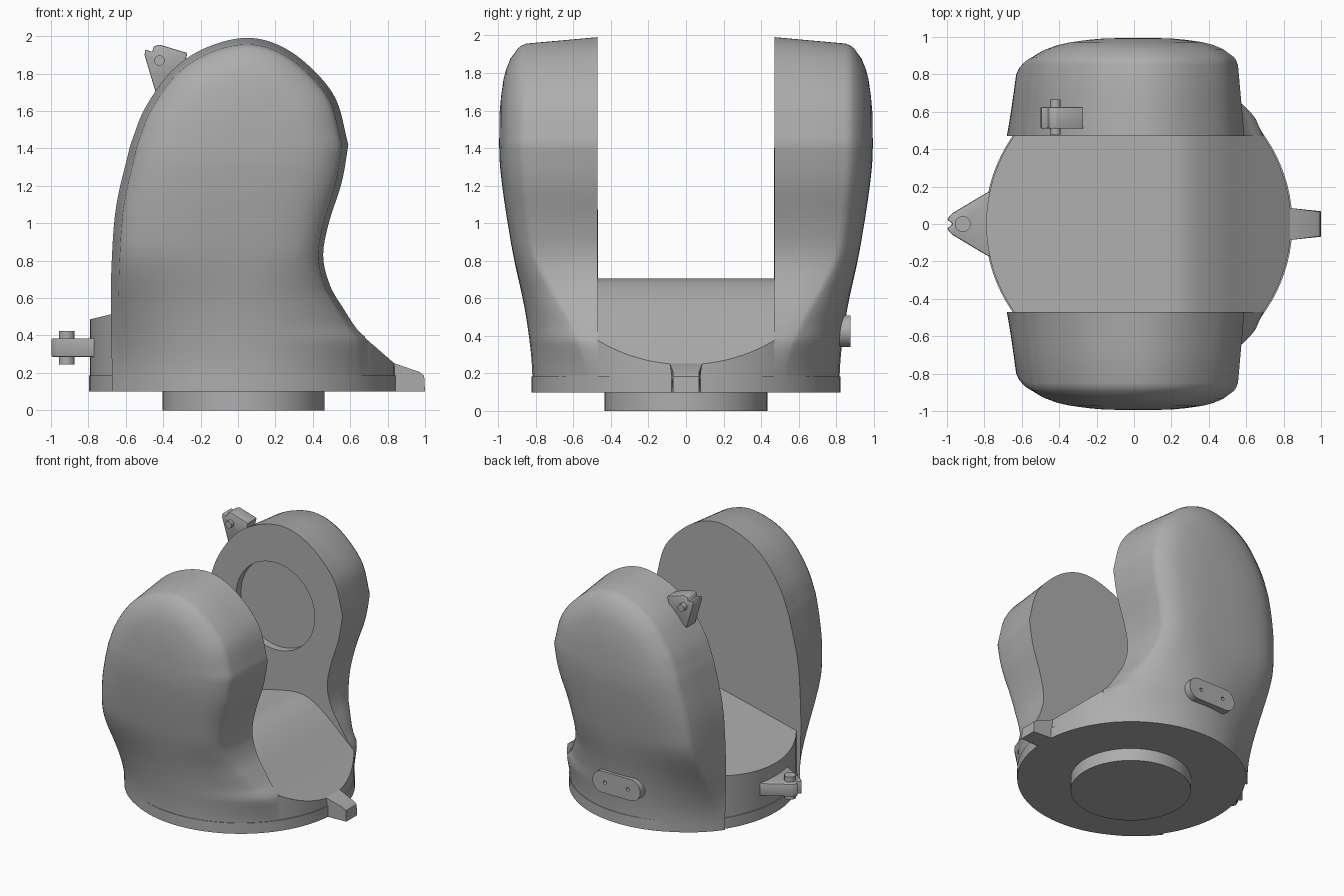
import bpy, bmesh, math
from mathutils import Vector, Matrix

cube = bpy.data.objects.get("Cube")
if cube:
    bpy.data.objects.remove(cube, do_unlink=True)

grey = bpy.data.materials.new("plain grey")
grey.use_nodes = True
grey.diffuse_color = (0.42, 0.42, 0.42, 1)
grey.node_tree.nodes["Principled BSDF"].inputs["Base Color"].default_value = grey.diffuse_color
parts = []
CX, R, INNER, SPINE_TOP = 0.025, 0.815, 0.47, 1.42


def finish(name, bm):
    bmesh.ops.remove_doubles(bm, verts=bm.verts, dist=0.0005)
    bmesh.ops.recalc_face_normals(bm, faces=bm.faces)
    mesh = bpy.data.meshes.new(name)
    bm.to_mesh(mesh)
    bm.free()
    mesh.materials.append(grey)
    ob = bpy.data.objects.new(name, mesh)
    bpy.context.collection.objects.link(ob)
    parts.append(ob)
    return ob


def cylinder(name, centre, radius, depth, axis="Z", segments=64):
    bm = bmesh.new()
    bmesh.ops.create_cone(bm, cap_ends=True, segments=segments,
                          radius1=radius, radius2=radius, depth=depth)
    turn = Matrix.Rotation(math.pi / 2, 4, "X") if axis == "Y" else Matrix()
    bm.transform(Matrix.Translation(centre) @ turn)
    return finish(name, bm)


def prism(name, outline, low, high, axis="Y", bevel=0.0):
    """Extrude an outline along Y (points are x, z) or along Z (points are x, y)."""
    bm = bmesh.new()
    place = (lambda a, b: (a, low, b)) if axis == "Y" else (lambda a, b: (a, b, low))
    face = bm.faces.new([bm.verts.new(place(a, b)) for a, b in outline])
    moved = bmesh.ops.extrude_face_region(bm, geom=[face])["geom"]
    shift = Vector((0, high - low, 0)) if axis == "Y" else Vector((0, 0, high - low))
    for v in moved:
        if isinstance(v, bmesh.types.BMVert):
            v.co += shift
    if bevel:
        bmesh.ops.recalc_face_normals(bm, faces=bm.faces)
        bmesh.ops.bevel(bm, geom=bm.edges[:], offset=bevel, segments=2, affect="EDGES", profile=0.5)
    return finish(name, bm)


def boolean(ob, cutter, operation):
    mod = ob.modifiers.new("cut", "BOOLEAN")
    mod.object, mod.operation, mod.solver = cutter, operation, "EXACT"
    result = bpy.data.meshes.new_from_object(ob.evaluated_get(bpy.context.evaluated_depsgraph_get()))
    ob.modifiers.clear()
    ob.data = result
    parts.remove(cutter)
    bpy.data.objects.remove(cutter, do_unlink=True)


def curve(points, steps=6):
    """Smooth open curve through the points."""
    p = [Vector(q) for q in points]
    p = [2 * p[0] - p[1]] + p + [2 * p[-1] - p[-2]]
    out = []
    for a, b, c, d in zip(p, p[1:], p[2:], p[3:]):
        for i in range(steps):
            t = i / steps
            out.append(0.5 * (2 * b + (c - a) * t + (2 * a - 5 * b + 4 * c - d) * t * t
                              + (3 * b - a - 3 * c + d) * t ** 3))
    return out + [p[-2]]


def lookup(table, key):
    for (k0, v0), (k1, v1) in zip(table, table[1:]):
        if key <= k1:
            return v0 + (v1 - v0) * max(0, key - k0) / (k1 - k0)
    return table[-1][1]


# Arm outline seen from the front, its outer bulge by height, and its edge rounding
left_side = [(-0.67, 0.1), (-0.68, 0.5), (-0.675, 0.8), (-0.65, 1.1), (-0.575, 1.42)]
right_side = [(0.69, 0.1), (0.69, 0.36), (0.63, 0.44), (0.56, 0.55), (0.495, 0.66),
              (0.455, 0.82), (0.485, 1.0), (0.555, 1.22), (0.59, 1.42)]
crown = [(-0.575, 1.42), (-0.5, 1.61), (-0.36, 1.81), (-0.19, 1.93), (0.02, 1.99),
         (0.2, 1.96), (0.37, 1.85), (0.52, 1.67), (0.59, 1.42)]
bulge = [(z, y) for y, z in curve([(0.815, 0.1), (0.825, 0.3), (0.86, 0.55), (0.92, 0.83),
                                   (0.965, 1.1), (0.99, 1.3), (0.995, 1.42)])]
rounding = [(0, 0), (0.06, 0.72), (0.075, 0.765), (0.1, 0.805), (0.2, 0.885),
            (0.3, 0.93), (0.45, 0.97), (0.7, 0.995), (1, 1)]
RINGS = [0, 0.03, 0.06, 0.075, 0.1, 0.15, 0.2, 0.3, 0.4, 0.55, 0.7, 0.85, 1]


def arm(name, side):
    levels = [0.1 + (SPINE_TOP - 0.1) * i / 36 for i in range(37)]
    left = [(z, x) for x, z in curve(left_side)]
    right = [(z, x) for x, z in curve(right_side)]
    rail = [(lookup(left, z), z) for z in levels]
    rail += [tuple(q) for q in curve(crown)[1:-1]]
    rail += [(lookup(right, z), z) for z in reversed(levels)]
    bm = bmesh.new()
    rows = []
    for x, z in rail:
        zs = min(z, SPINE_TOP)
        blend = min(1, max(0, (zs - 0.15) / 0.75))
        blend = blend * blend * (3 - 2 * blend)
        depth = lookup(bulge, zs) - INNER
        row = []
        for s in RINGS:
            arc = (math.sqrt(R * R - (0.666 * (1 - s)) ** 2) - INNER) / (R - INNER)
            f = arc + (lookup(rounding, s) - arc) * blend
            row.append(bm.verts.new((x + (CX - x) * s, side * (INNER + depth * f), z + (zs - z) * s)))
        rows.append(row)
    for a, b in zip(rows, rows[1:]):
        for i in range(len(RINGS) - 1):
            bm.faces.new((a[i], a[i + 1], b[i + 1], b[i]))
    bm.faces.new([r[0] for r in rows])
    bm.faces.new(rows[0] + rows[-1][-2::-1])
    return finish(name, bm)


arm("front_arm", -1)
back_arm = arm("back_arm", 1)
boolean(back_arm, cylinder("pocket_cutter", (0, INNER, 1.34), 0.345, 0.12, "Y"), "DIFFERENCE")

# Saddle between the arms, clipped to the round base
crest = curve([(-0.9, 0.46), (-0.4, 0.58), (0, 0.675), (0.17, 0.705), (0.3, 0.685),
               (0.45, 0.59), (0.63, 0.43), (0.9, 0.195)])
saddle = prism("saddle", [(-0.9, 0.1)] + [tuple(q) for q in crest] + [(0.9, 0.1)], -INNER, INNER)
boolean(saddle, cylinder("round_cutter", (CX, 0, 0.5), R, 1.2, segments=96), "INTERSECT")

# Base rim and turning boss
cylinder("base_rim", (CX, 0, 0.1425), R + 0.007, 0.085, segments=96)
cylinder("base_boss", (0.03, 0, 0.06), 0.433, 0.12)

# Side latch with its notch and pin
prism("side_latch", [(-0.74, -0.19), (-0.8, -0.16), (-0.975, -0.055), (-1, -0.025), (-0.97, 0),
                     (-1, 0.025), (-0.975, 0.055), (-0.8, 0.16), (-0.74, 0.19)],
      0.285, 0.385, "Z", 0.008)
cylinder("side_latch_pin", (-0.915, 0, 0.335), 0.042, 0.18, segments=32)

# Opposite stop block
stop = prism("stop_block", [(0.7, 0.1), (0.7, 0.3), (0.84, 0.25), (0.97, 0.205), (0.995, 0.185), (1, 0.1)],
             -0.085, 0.085)
for v in stop.data.vertices:
    if v.co.x > 0.9:
        v.co.y *= 0.8

# Upper latch on the back arm
prism("upper_latch", [(-0.44, 1.70), (-0.5, 1.9), (-0.495, 1.93), (-0.46, 1.915), (-0.45, 1.945),
                      (-0.42, 1.955), (-0.27, 1.91), (-0.3, 1.8)], 0.51, 0.625, "Y", 0.006)
cylinder("upper_latch_pin", (-0.42, 0.572, 1.87), 0.028, 0.185, "Y", 24)

# Rounded pad on the back with two small holes
pad_outline = []
for end, start in ((1, -90), (-1, 90)):
    for i in range(17):
        a = math.radians(start + i * 180 / 16)
        pad_outline.append((end * 0.125 + 0.085 * math.cos(a), 0.425 + 0.085 * math.sin(a)))
pad = prism("back_pad", pad_outline, 0.72, 0.875)
for x in (-0.1, 0.1):
    boolean(pad, cylinder("hole_cutter", (x, 0.875, 0.425), 0.014, 0.06, "Y", 16), "DIFFERENCE")

# Smooth shading with crisp edges
bpy.ops.object.select_all(action="DESELECT")
for ob in parts:
    ob.select_set(True)
bpy.context.view_layer.objects.active = parts[0]
bpy.ops.object.shade_smooth_by_angle(angle=math.radians(30))
